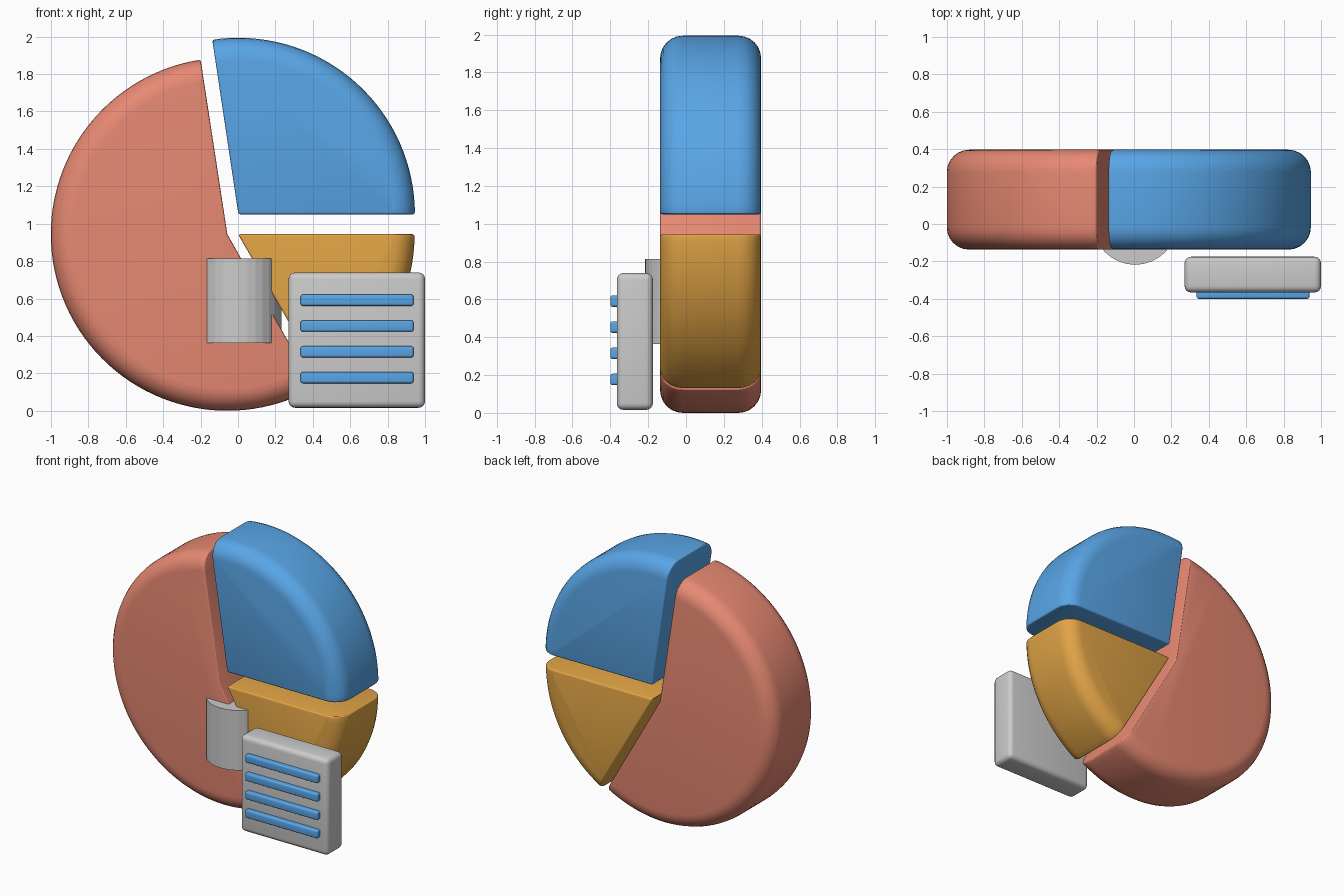
import bpy, bmesh
from math import sin, cos, pi, radians

if "Cube" in bpy.data.objects:
    bpy.data.objects.remove(bpy.data.objects["Cube"])

Y0, Y1 = -0.137, 0.397      # front and back of the pie
R, CORNER = 0.944, 0.12     # slice radius and rim rounding


def material(name, rgb):
    m = bpy.data.materials.new(name)
    m.diffuse_color = (*rgb, 1)
    m.use_nodes = True
    m.node_tree.nodes["Principled BSDF"].inputs["Base Color"].default_value = m.diffuse_color
    return m


RED = material("red", (0.80, 0.25, 0.17))
BLUE = material("blue", (0.10, 0.38, 0.80))
ORANGE = material("orange", (0.75, 0.37, 0.06))


def finish(bm, name, mat=None, bevel=0.0, segments=3, angle=30):
    bmesh.ops.recalc_face_normals(bm, faces=bm.faces)
    if bevel:
        edges = [e for e in bm.edges if e.calc_face_angle(0) > radians(40)]
        bmesh.ops.bevel(bm, geom=edges, offset=bevel, segments=segments,
                        profile=0.5, affect='EDGES', clamp_overlap=True)
    me = bpy.data.meshes.new(name)
    bm.to_mesh(me)
    bm.free()
    ob = bpy.data.objects.new(name, me)
    bpy.context.collection.objects.link(ob)
    if mat:
        me.materials.append(mat)
    bpy.ops.object.select_all(action='DESELECT')
    ob.select_set(True)
    bpy.context.view_layer.objects.active = ob
    bpy.ops.object.shade_smooth_by_angle(angle=radians(angle))
    return ob


def pie_slice(name, cx, cz, a0, a1, mat):
    # rim profile (radius, y): rounded front corner, then rounded back corner
    n = 6
    turn = [pi / 2 * i / n for i in range(n + 1)]
    prof = [(R - CORNER + CORNER * sin(t), Y0 + CORNER - CORNER * cos(t)) for t in turn]
    prof += [(r, Y0 + Y1 - y) for r, y in reversed(prof)]
    bm = bmesh.new()
    front = bm.verts.new((cx, Y0, cz))
    back = bm.verts.new((cx, Y1, cz))
    steps = round((a1 - a0) / 3)
    rings = []
    for i in range(steps + 1):
        a = radians(a0 + (a1 - a0) * i / steps)
        rings.append([bm.verts.new((cx + r * cos(a), y, cz + r * sin(a))) for r, y in prof])
    for p, q in zip(rings, rings[1:]):
        for j in range(len(prof) - 1):
            bm.faces.new((p[j], p[j + 1], q[j + 1], q[j]))
    # flat faces and the two cut faces
    bm.faces.new([front] + [r[0] for r in rings])
    bm.faces.new([back] + [r[-1] for r in rings])
    for ring in (rings[0], rings[-1]):
        bm.faces.new([front] + ring + [back])
    return finish(bm, name, mat, 0.012)


def box(name, lo, hi, bevel, mat=None):
    bm = bmesh.new()
    bmesh.ops.create_cube(bm, size=1)
    for v in bm.verts:
        v.co = [(l + h) / 2 + c * (h - l) for l, h, c in zip(lo, hi, v.co)]
    return finish(bm, name, mat, bevel, 4)


# Pie slices
pie_slice("large_slice", -0.057, 0.944, 98.7, 299.6, RED)
pie_slice("upper_slice", 0.002, 1.05, 0, 98.5, BLUE)
pie_slice("lower_slice", 0.0, 0.944, -60, 0, ORANGE)

# Upright drum partly sunk into the pie
bm = bmesh.new()
bmesh.ops.create_cone(bm, cap_ends=True, segments=32, radius1=0.226, radius2=0.226, depth=0.45)
bmesh.ops.translate(bm, verts=bm.verts, vec=(0.006, 0.008, 0.588))
finish(bm, "drum", angle=5)

# Note panel with its lines
box("panel", (0.27, -0.366, 0.016), (1.0, -0.175, 0.739), 0.035)
for i in range(4):
    z = 0.177 + i * 0.138
    box(f"panel_line_{i + 1}", (0.335, -0.40, z - 0.03), (0.938, -0.34, z + 0.03), 0.012, BLUE)
